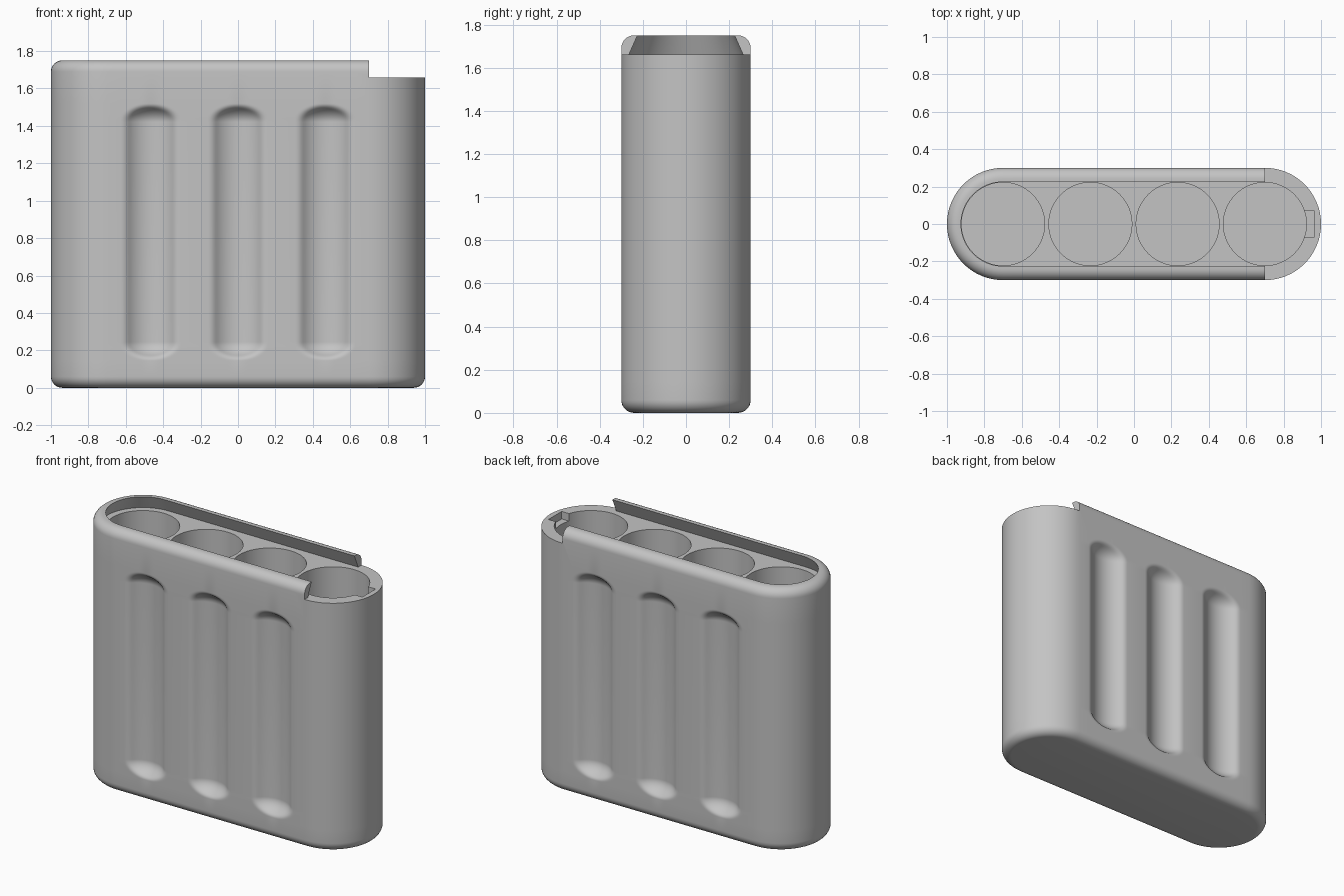
import bpy
import bmesh
from math import sin, cos, pi, sqrt

cube = bpy.data.objects.get("Cube")
if cube:
    bpy.data.objects.remove(cube, do_unlink=True)

# Main sizes
END_X, RADIUS, HEIGHT = 0.7, 0.3, 1.75
FLOOR_Z, ROUND = 1.66, 0.06
PITCH, BORE = 2 * END_X / 3, 0.222
GROOVES = [-PITCH, 0, PITCH]
GROOVE_LOW, GROOVE_HIGH, END_RISE = 0.245, 1.42, 0.1
GROOVE_R, GROOVE_OUT, FILLET = 0.17, 0.104, 0.06
HALF = sqrt((GROOVE_R + FILLET) ** 2 - (GROOVE_OUT + FILLET) ** 2)
TANGENT = HALF * GROOVE_R / (GROOVE_R + FILLET)

grey = bpy.data.materials.new("plain grey")
grey.use_nodes = True
grey.diffuse_color = (0.55, 0.55, 0.55, 1)
grey.node_tree.nodes["Principled BSDF"].inputs["Base Color"].default_value = grey.diffuse_color


def loft(name, rings):
    """Closed solid through rings of equal point count, bottom to top."""
    bm = bmesh.new()
    loops = [[bm.verts.new(p) for p in ring] for ring in rings]
    n = len(loops[0])
    for low, high in zip(loops, loops[1:]):
        for i in range(n):
            j = (i + 1) % n
            bm.faces.new((low[i], low[j], high[j], high[i]))
    bm.faces.new(loops[0][::-1])
    bm.faces.new(loops[-1])
    mesh = bpy.data.meshes.new(name)
    bm.to_mesh(mesh)
    bm.free()
    mesh.materials.append(grey)
    obj = bpy.data.objects.new(name, mesh)
    bpy.context.collection.objects.link(obj)
    return obj


def groove_depth(x, z):
    """Filleted round groove with domed ends."""
    beyond = max(GROOVE_LOW - z, z - GROOVE_HIGH, 0) * HALF / END_RISE
    d = min(sqrt((x - g) ** 2 + beyond ** 2) for g in GROOVES)
    if d >= HALF:
        return 0
    if d > TANGENT:
        return FILLET - sqrt(FILLET ** 2 - (d - HALF) ** 2)
    return sqrt(GROOVE_R ** 2 - d ** 2) - GROOVE_OUT


def span(a, b, steps):
    return [a + (b - a) * i / steps for i in range(steps + 1)]


# Outline stations: (centre x, angle, on a flat side)
flat = [-END_X] + [x for g in GROOVES for x in span(g - HALF, g + HALF, 30)] + [END_X]
arc = span(-pi / 2, pi / 2, 32)[1:-1]
stations = [(x, -pi / 2, True) for x in flat]
stations += [(END_X, a, False) for a in arc]
stations += [(x, pi / 2, True) for x in reversed(flat)]
stations += [(-END_X, a + pi, False) for a in arc]


def body_ring(z, r):
    ring = []
    for cx, a, is_flat in stations:
        rr = r - groove_depth(cx, z) if is_flat else r
        ring.append((cx + rr * cos(a), rr * sin(a), z))
    return ring


# Case body with rounded lower and upper edges
edge = [(ROUND * (1 - cos(t)), ROUND * (1 - sin(t))) for t in span(0, pi / 2, 8)]
levels = [(z, RADIUS - inset) for z, inset in edge]
levels += [(z, RADIUS) for z in span(GROOVE_LOW - END_RISE, GROOVE_LOW, 16)]
levels += [(z, RADIUS) for z in span(GROOVE_HIGH, GROOVE_HIGH + END_RISE, 16)]
levels += [(HEIGHT - z, RADIUS - inset) for z, inset in reversed(edge)]
body = loft("case_body", [body_ring(z, r) for z, r in levels])


# Dovetail lid channel, opening into the lowered end
def channel_ring(z, w):
    ring = [(-END_X + w * cos(a), w * sin(a), z) for a in span(pi / 2, 3 * pi / 2, 40)]
    side, far = 0.4, 1.2
    ring += [(x, y, z) for x, y in ((END_X, -w), (END_X, -side), (far, -side),
                                    (far, side), (END_X, side), (END_X, w))]
    return ring


cutters = [loft("channel_cutter", [channel_ring(FLOOR_Z, 0.265), channel_ring(1.795, 0.205)])]

# Four cell bores
for i in range(4):
    cx = -END_X + i * PITCH
    rings = [[(cx + BORE * cos(2 * pi * k / 64), BORE * sin(2 * pi * k / 64), z)
              for k in range(64)] for z in (0.1, 1.72)]
    cutters.append(loft("bore_cutter", rings))

# Small latch notch beside the end bore
notch = [(0.85, -0.07), (0.965, -0.07), (0.965, 0.07), (0.85, 0.07)]
cutters.append(loft("notch_cutter", [[(x, y, z) for x, y in notch] for z in (1.61, 1.72)]))

bpy.ops.object.select_all(action='DESELECT')
body.select_set(True)
bpy.context.view_layer.objects.active = body
for cutter in cutters:
    mod = body.modifiers.new("cut", 'BOOLEAN')
    mod.operation = 'DIFFERENCE'
    mod.solver = 'EXACT'
    mod.object = cutter
    bpy.ops.object.modifier_apply(modifier=mod.name)
    bpy.data.objects.remove(cutter, do_unlink=True)

bpy.ops.object.shade_smooth_by_angle(angle=0.6)
